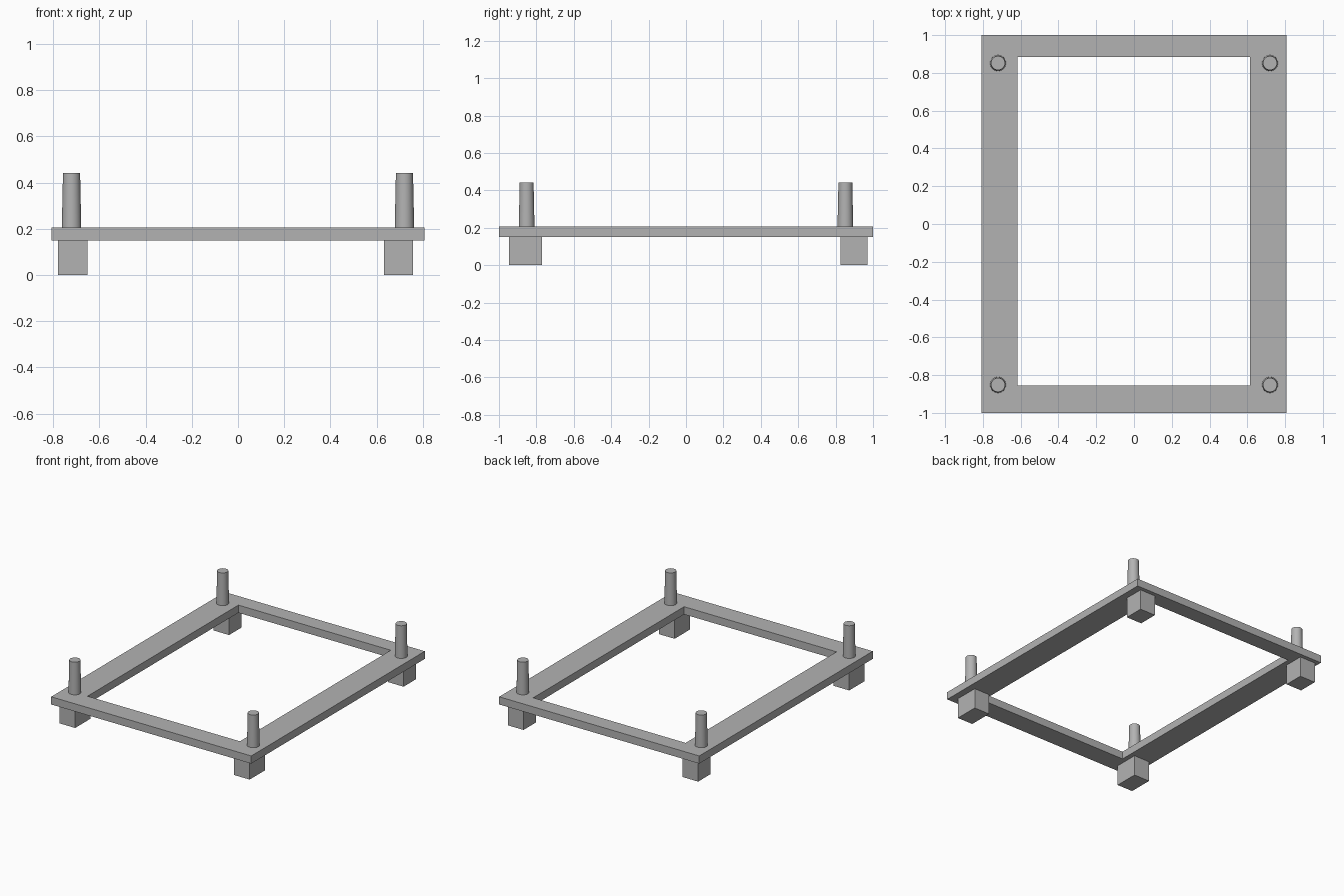
import bpy
import bmesh
import math
from mathutils import Matrix, Vector

default = bpy.data.objects.get("Cube")
if default:
    bpy.data.objects.remove(default, do_unlink=True)

grey = bpy.data.materials.new("plain_grey")
grey.use_nodes = True
colour = (0.45, 0.45, 0.45, 1)
grey.diffuse_color = colour
grey.node_tree.nodes["Principled BSDF"].inputs["Base Color"].default_value = colour

FRAME_BOTTOM, FRAME_TOP, PEG_TOP = 0.15, 0.206, 0.442


def add_object(name, bm):
    bmesh.ops.recalc_face_normals(bm, faces=bm.faces)
    mesh = bpy.data.meshes.new(name)
    bm.to_mesh(mesh)
    bm.free()
    mesh.materials.append(grey)
    obj = bpy.data.objects.new(name, mesh)
    bpy.context.collection.objects.link(obj)
    return obj


def add_block(name, low, high):
    low, high = Vector(low), Vector(high)
    bm = bmesh.new()
    bmesh.ops.create_cube(bm, size=1)
    bmesh.ops.scale(bm, vec=high - low, verts=bm.verts)
    bmesh.ops.translate(bm, vec=(low + high) / 2, verts=bm.verts)
    return add_object(name, bm)


def add_peg(name, x, y):
    bm = bmesh.new()
    centre = Matrix.Translation((x, y, (FRAME_TOP + PEG_TOP) / 2))
    bmesh.ops.create_cone(bm, cap_ends=True, segments=32, radius1=0.042,
                          radius2=0.037, depth=PEG_TOP - FRAME_TOP, matrix=centre)
    obj = add_object(name, bm)
    bpy.ops.object.select_all(action="DESELECT")
    obj.select_set(True)
    bpy.context.view_layer.objects.active = obj
    bpy.ops.object.shade_smooth_by_angle(angle=math.radians(35))


def rectangle(bm, x0, x1, y0, y1):
    return [bm.verts.new((x, y, FRAME_BOTTOM))
            for x, y in ((x0, y0), (x1, y0), (x1, y1), (x0, y1))]


# Rectangular frame: a flat ring raised to its thickness
bm = bmesh.new()
outer = rectangle(bm, -0.807, 0.807, -1, 1)
inner = rectangle(bm, -0.616, 0.614, -0.855, 0.884)
for i in range(4):
    j = (i + 1) % 4
    bm.faces.new((outer[i], outer[j], inner[j], inner[i]))
raised = bmesh.ops.extrude_face_region(bm, geom=bm.faces[:])["geom"]
bmesh.ops.translate(bm, vec=(0, 0, FRAME_TOP - FRAME_BOTTOM),
                    verts=[g for g in raised if isinstance(g, bmesh.types.BMVert)])
add_object("frame", bm)

# Feet below and tapered pegs above each corner; the front feet are deeper
sides = (("right", -0.72, -0.778, -0.651), ("left", 0.72, 0.631, 0.757))
ends = (("front", -0.852, -0.947, -0.77), ("back", 0.852, 0.827, 0.971))
for side, peg_x, x0, x1 in sides:
    for end, peg_y, y0, y1 in ends:
        add_block(f"{end}_{side}_foot", (x0, y0, 0), (x1, y1, FRAME_BOTTOM))
        add_peg(f"{end}_{side}_peg", peg_x, peg_y)
